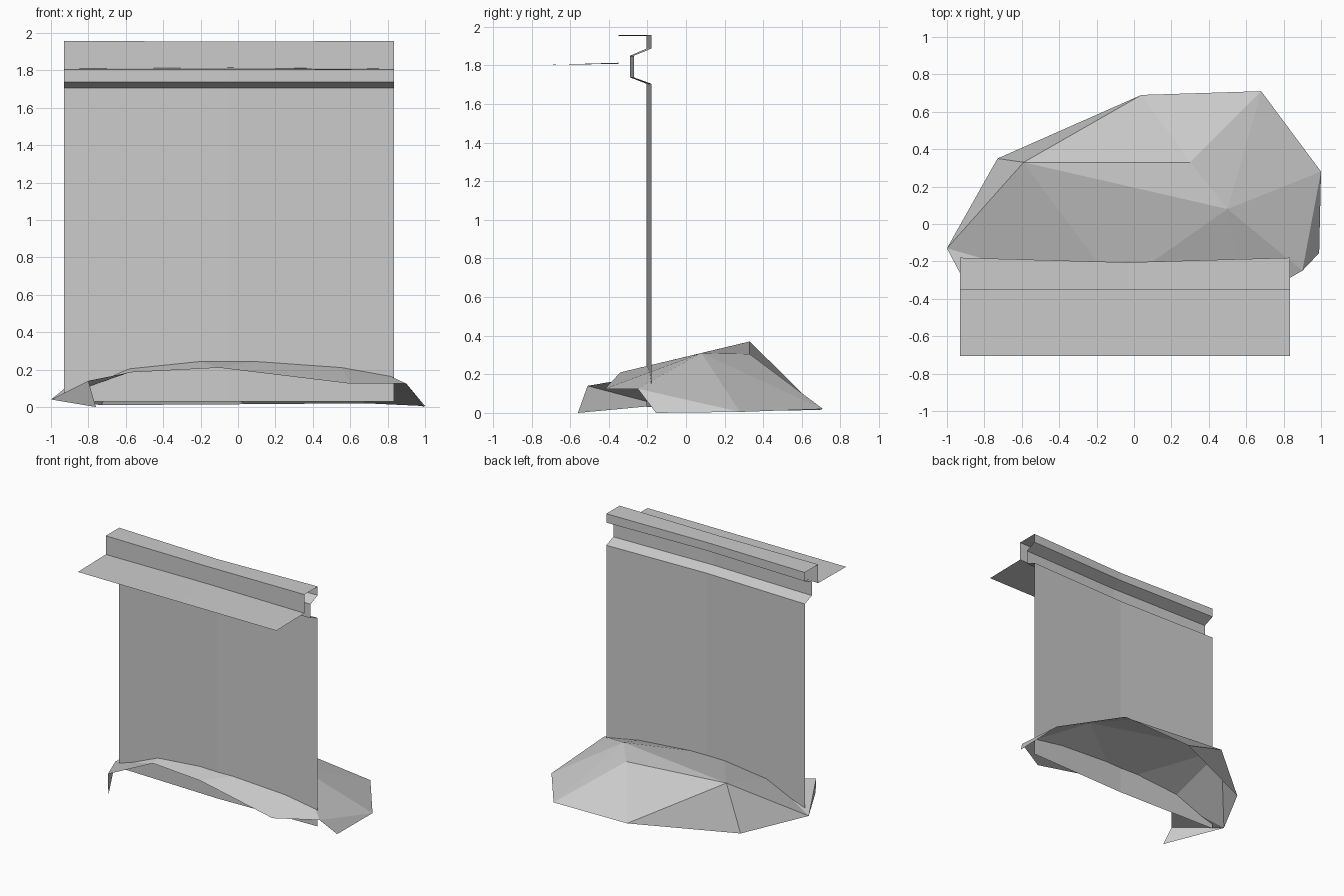
import bpy
import bmesh

cube = bpy.data.objects.get("Cube")
if cube:
    bpy.data.objects.remove(cube, do_unlink=True)

# One plain grey for everything
grey = bpy.data.materials.new("plain_grey")
grey.use_nodes = True
colour = (0.6, 0.6, 0.6, 1)
grey.diffuse_color = colour
bsdf = next(n for n in grey.node_tree.nodes if n.type == 'BSDF_PRINCIPLED')
bsdf.inputs["Base Color"].default_value = colour


def finish(name, bm):
    mesh = bpy.data.meshes.new(name)
    bm.to_mesh(mesh)
    bm.free()
    mesh.materials.append(grey)
    obj = bpy.data.objects.new(name, mesh)
    bpy.context.collection.objects.link(obj)


def sheet(name, profile):
    # Sweep (y, z, bow in y, bow in z) across the width, bowed mid-way
    bm = bmesh.new()
    rows = []
    for y, z, bow_y, bow_z in profile:
        rows.append([bm.verts.new((x, y + bow_y * k, z + bow_z * k))
                     for x, k in ((-0.93, 0), (-0.04, 1), (0.835, 0))])
    for low, high in zip(rows, rows[1:]):
        for i in range(2):
            bm.faces.new((low[i], high[i], high[i + 1], low[i + 1]))
    finish(name, bm)


# Tall wall, with a recessed channel near the top
sheet("wall", [(-0.18, 0.03, -0.025, 0), (-0.18, 1.705, -0.025, 0),
               (-0.27, 1.738, -0.02, 0), (-0.27, 1.85, -0.02, 0),
               (-0.18, 1.887, -0.025, 0), (-0.18, 1.958, -0.025, -0.005)])

# Top flange, front board and projecting shelf
sheet("top_flange", [(-0.18, 1.958, -0.025, -0.005), (-0.35, 1.958, 0, -0.005)])
sheet("front_board", [(-0.35, 1.958, 0, -0.005), (-0.35, 1.808, 0, 0.006)])
sheet("shelf", [(-0.35, 1.808, 0, 0.006), (-0.705, 1.803, 0, 0)])

# Faceted open mound under the wall
bm = bmesh.new()
peak_right = bm.verts.new((-0.59, 0.33, 0.37))
peak_back = bm.verts.new((0.3, 0.33, 0.305))
peak_left = bm.verts.new((0.5, 0.08, 0.31))
back_right = bm.verts.new((-0.73, 0.35, 0.01))
back_mid = bm.verts.new((0.04, 0.69, 0.015))
back_left = bm.verts.new((0.68, 0.71, 0.02))
left = bm.verts.new((1.0, 0.28, 0.005))
left_toe = bm.verts.new((0.99, -0.155, 0.0))
left_lip = bm.verts.new((0.9, -0.25, 0.125))
lip_left = bm.verts.new((0.6, -0.42, 0.125))
lip_mid = bm.verts.new((-0.1, -0.34, 0.21))
lip_right = bm.verts.new((-0.58, -0.25, 0.185))
right = bm.verts.new((-1.0, -0.13, 0.04))
horn = bm.verts.new((-0.8, -0.51, 0.14))
horn_toe = bm.verts.new((-0.76, -0.56, 0.0))


def fan(centre, *rim):
    for a, b in zip(rim, rim[1:]):
        bm.faces.new((centre, a, b))


fan(peak_right, peak_left, peak_back, back_mid, back_right,
    right, lip_right, lip_mid, peak_left)
fan(peak_left, lip_mid, lip_left, left_lip, left, back_left, peak_back)
fan(peak_back, back_left, back_mid)
fan(left_lip, left_toe, left)
fan(right, horn_toe, horn, lip_right)
finish("mound", bm)
